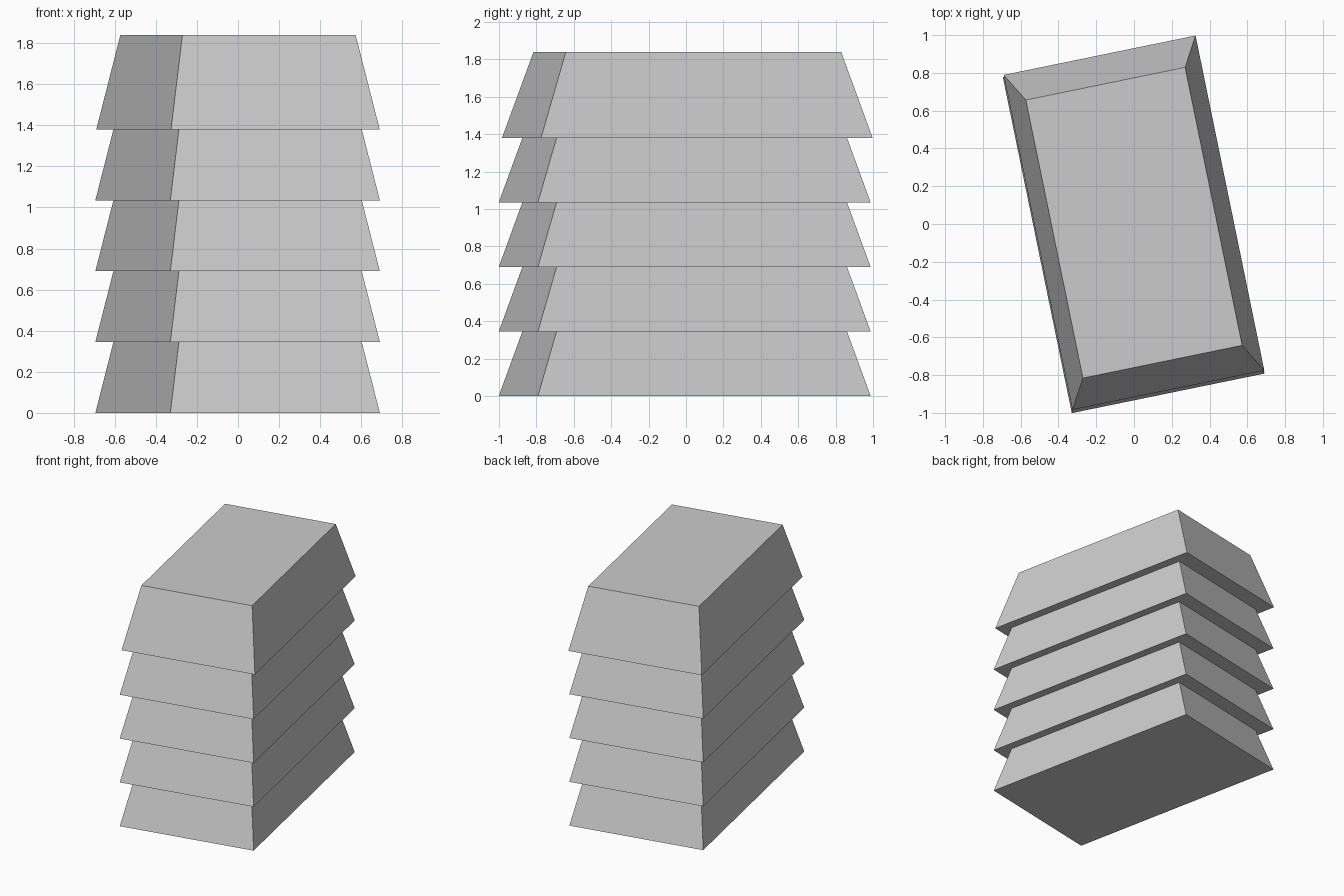
import bpy, bmesh
from math import radians
from mathutils import Matrix

if "Cube" in bpy.data.objects:
    bpy.data.objects.remove(bpy.data.objects["Cube"])

ANGLE = radians(11.6)


def tier(name, centre, size, z0, z1, taper):
    """Closed rectangular frustum, turned about z."""
    bm = bmesh.new()
    bmesh.ops.create_cube(bm, size=1)
    for v in bm.verts:
        top = v.co.z > 0
        k = taper if top else 1
        v.co = (v.co.x * size[0] * k, v.co.y * size[1] * k, z1 if top else z0)
    bm.transform(Matrix.Translation((*centre, 0)) @ Matrix.Rotation(ANGLE, 4, 'Z'))
    mesh = bpy.data.meshes.new(name)
    bm.to_mesh(mesh)
    bm.free()
    obj = bpy.data.objects.new(name, mesh)
    bpy.context.collection.objects.link(obj)


# Four equal overhanging tiers
STEP = 0.345
for i in range(4):
    tier(f"lower_tier_{i + 1}", (-0.002, -0.007), (1.041, 1.816),
         i * STEP, (i + 1) * STEP, 0.873)

# Taller cap tier, slightly offset
tier("cap_tier", (0, 0.007), (1.037, 1.81), 4 * STEP, 1.84, 0.83)
